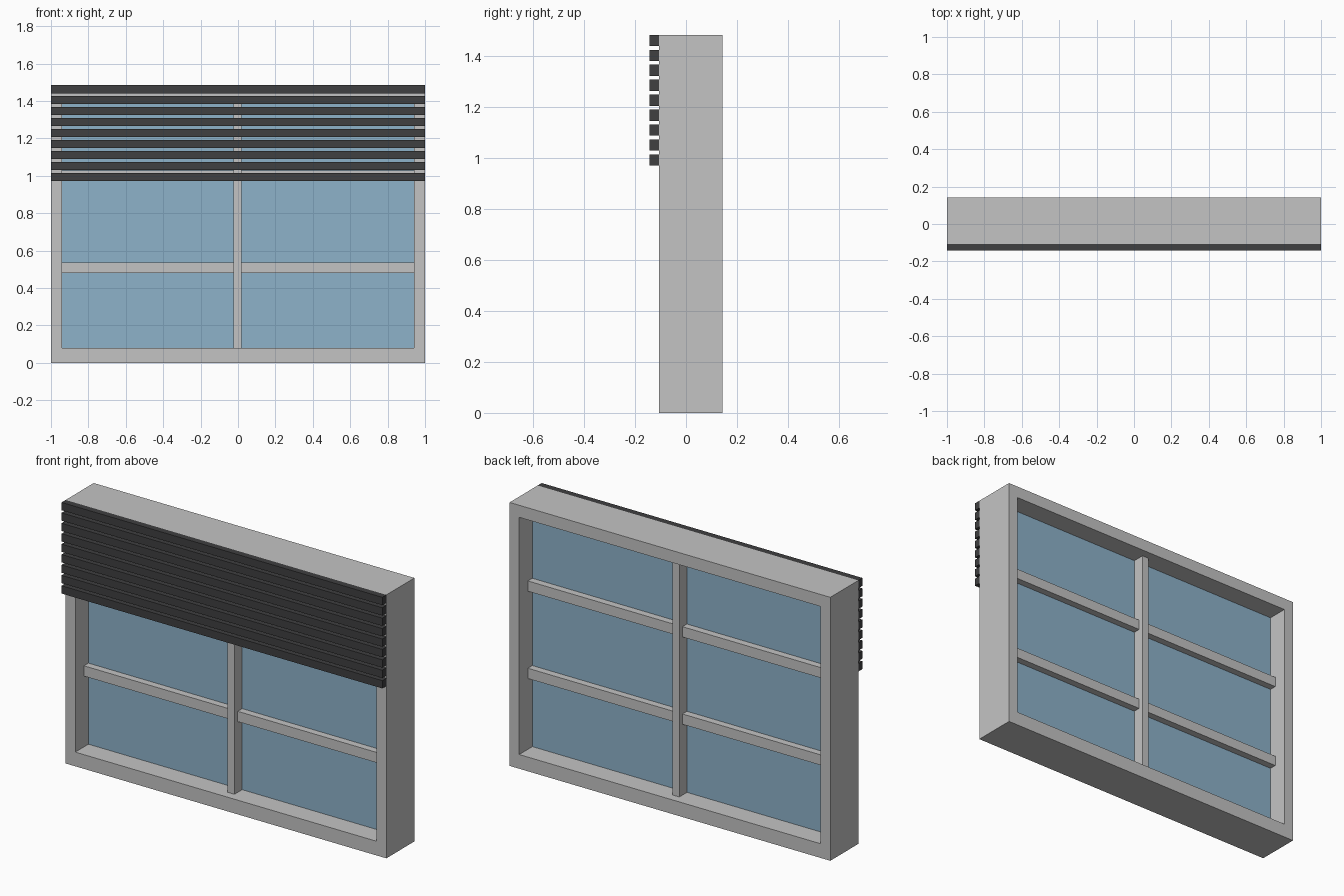
import bpy
import bmesh

if "Cube" in bpy.data.objects:
    bpy.data.objects.remove(bpy.data.objects["Cube"])


def material(name, rgb):
    m = bpy.data.materials.new(name)
    m.diffuse_color = (*rgb, 1)
    m.use_nodes = True
    m.node_tree.nodes["Principled BSDF"].inputs["Base Color"].default_value = m.diffuse_color
    return m


GREY = material("light_grey", (0.55, 0.55, 0.55))
BLUE = material("glass_blue", (0.27, 0.445, 0.585))
DARK = material("charcoal", (0.05, 0.05, 0.052))


def finish(name, bm, mat):
    bmesh.ops.recalc_face_normals(bm, faces=bm.faces)
    me = bpy.data.meshes.new(name)
    bm.to_mesh(me)
    bm.free()
    me.materials.append(mat)
    ob = bpy.data.objects.new(name, me)
    bpy.context.collection.objects.link(ob)
    return ob


def box(name, x, y, z, mat):
    """Box from (min, max) ranges on each axis."""
    bm = bmesh.new()
    bmesh.ops.create_cube(bm, size=1)
    for v in bm.verts:
        v.co = [r[0] if c < 0 else r[1] for c, r in zip(v.co, (x, y, z))]
    return finish(name, bm, mat)


FRONT, BACK, TOP = -0.107, 0.143, 1.485
MID = (FRONT + BACK) / 2
IN_X, IN_BOTTOM, IN_TOP = 0.94, 0.08, 1.417


def around_mid(half):
    return (MID - half, MID + half)


# Outer frame: rectangular ring extruded through the wall depth
bm = bmesh.new()


def loop(hx, z0, z1):
    return [bm.verts.new((x, FRONT, z))
            for x, z in ((-hx, z0), (hx, z0), (hx, z1), (-hx, z1))]


outer, inner = loop(1, 0, TOP), loop(IN_X, IN_BOTTOM, IN_TOP)
for i in range(4):
    j = (i + 1) % 4
    bm.faces.new((outer[i], outer[j], inner[j], inner[i]))
ext = bmesh.ops.extrude_face_region(bm, geom=bm.faces[:], use_keep_orig=True)
for v in ext["geom"]:
    if isinstance(v, bmesh.types.BMVert):
        v.co.y = BACK
finish("window_frame", bm, GREY)

# Glass pane
box("glass_pane", (-IN_X, IN_X), around_mid(0.008), (IN_BOTTOM, IN_TOP), BLUE)

# Centre mullion and the two horizontal glazing bars
box("mullion", (-0.024, 0.019), around_mid(0.076), (IN_BOTTOM, IN_TOP), GREY)
for i, z in enumerate((0.508, 1.0)):
    box(f"glazing_bar_{i + 1}", (-IN_X, IN_X), around_mid(0.048),
        (z - 0.029, z + 0.029), GREY)

# Shutter slats hanging over the upper front
for i in range(9):
    top = TOP - i * 0.0587
    box(f"shutter_slat_{i + 1}", (-1, 1), (-0.143, FRONT), (top - 0.044, top), DARK)
